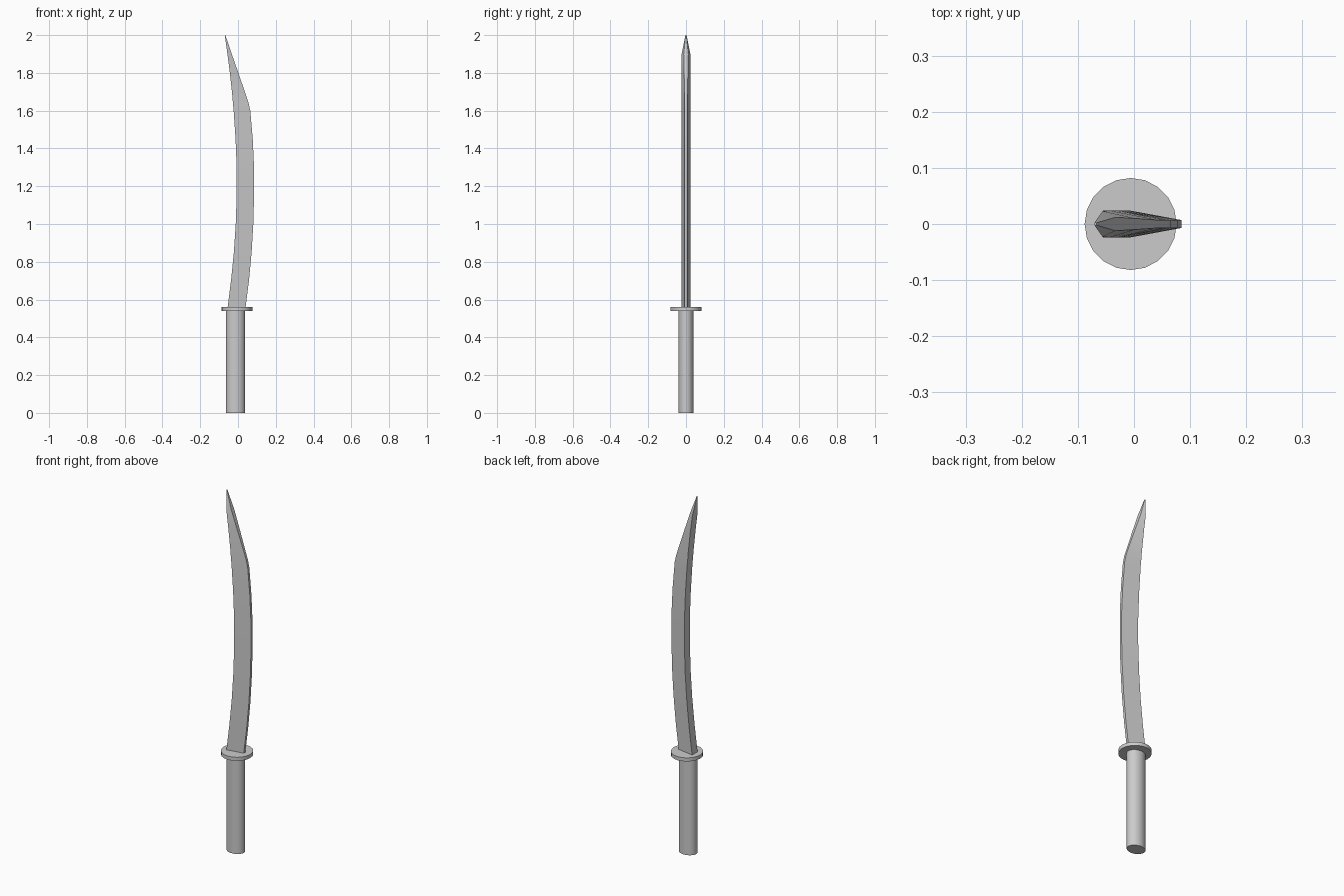
import bpy, bmesh

if "Cube" in bpy.data.objects:
    bpy.data.objects.remove(bpy.data.objects["Cube"])


def finish(obj):
    bpy.ops.object.select_all(action='DESELECT')
    obj.select_set(True)
    bpy.context.view_layer.objects.active = obj
    bpy.ops.object.transform_apply(location=False, rotation=False, scale=True)
    bpy.ops.object.shade_smooth_by_angle(angle=0.5)


def disc(name, x, rx, ry, z0, z1, sides):
    bpy.ops.mesh.primitive_cylinder_add(vertices=sides, radius=1, depth=1,
                                        location=(x, 0, (z0 + z1) / 2))
    obj = bpy.context.object
    obj.name = name
    obj.scale = (rx, ry, z1 - z0)
    finish(obj)


# Oval grip and round guard
disc("grip", -0.013, 0.05, 0.04, 0.0, 0.54, 32)
disc("guard", -0.006, 0.082, 0.082, 0.54, 0.56, 20)

# Blade stations: height, back x, edge x, half thickness of back, of edge
stations = [
    (0.55, -0.056, 0.039, 0.024, 0.007),
    (0.70, -0.037, 0.058, 0.024, 0.007),
    (0.85, -0.022, 0.072, 0.024, 0.007),
    (1.00, -0.012, 0.081, 0.024, 0.007),
    (1.15, -0.007, 0.085, 0.024, 0.007),
    (1.30, -0.007, 0.085, 0.024, 0.007),
    (1.45, -0.013, 0.078, 0.024, 0.007),
    (1.60, -0.023, 0.065, 0.024, 0.007),
    (1.64, -0.027, 0.056, 0.024, 0.007),
    (1.68, -0.030, 0.043, 0.024, 0.007),
    (1.80, -0.043, 0.002, 0.024, 0.010),
    (1.90, -0.056, -0.033, 0.023, 0.012),
    (2.00, -0.070, -0.067, 0.003, 0.002),
]

# Loft the wedge section along the curve
bm = bmesh.new()
rings = [[bm.verts.new(p) for p in ((b, -tb, z), (e, -te, z), (e, te, z), (b, tb, z))]
         for z, b, e, tb, te in stations]
for lo, hi in zip(rings, rings[1:]):
    for i in range(4):
        j = (i + 1) % 4
        bm.faces.new((lo[i], lo[j], hi[j], hi[i]))
bm.faces.new(rings[0][::-1])
bm.faces.new(rings[-1])
bmesh.ops.recalc_face_normals(bm, faces=bm.faces)
mesh = bpy.data.meshes.new("blade")
bm.to_mesh(mesh)
bm.free()
blade = bpy.data.objects.new("blade", mesh)
bpy.context.collection.objects.link(blade)
finish(blade)
